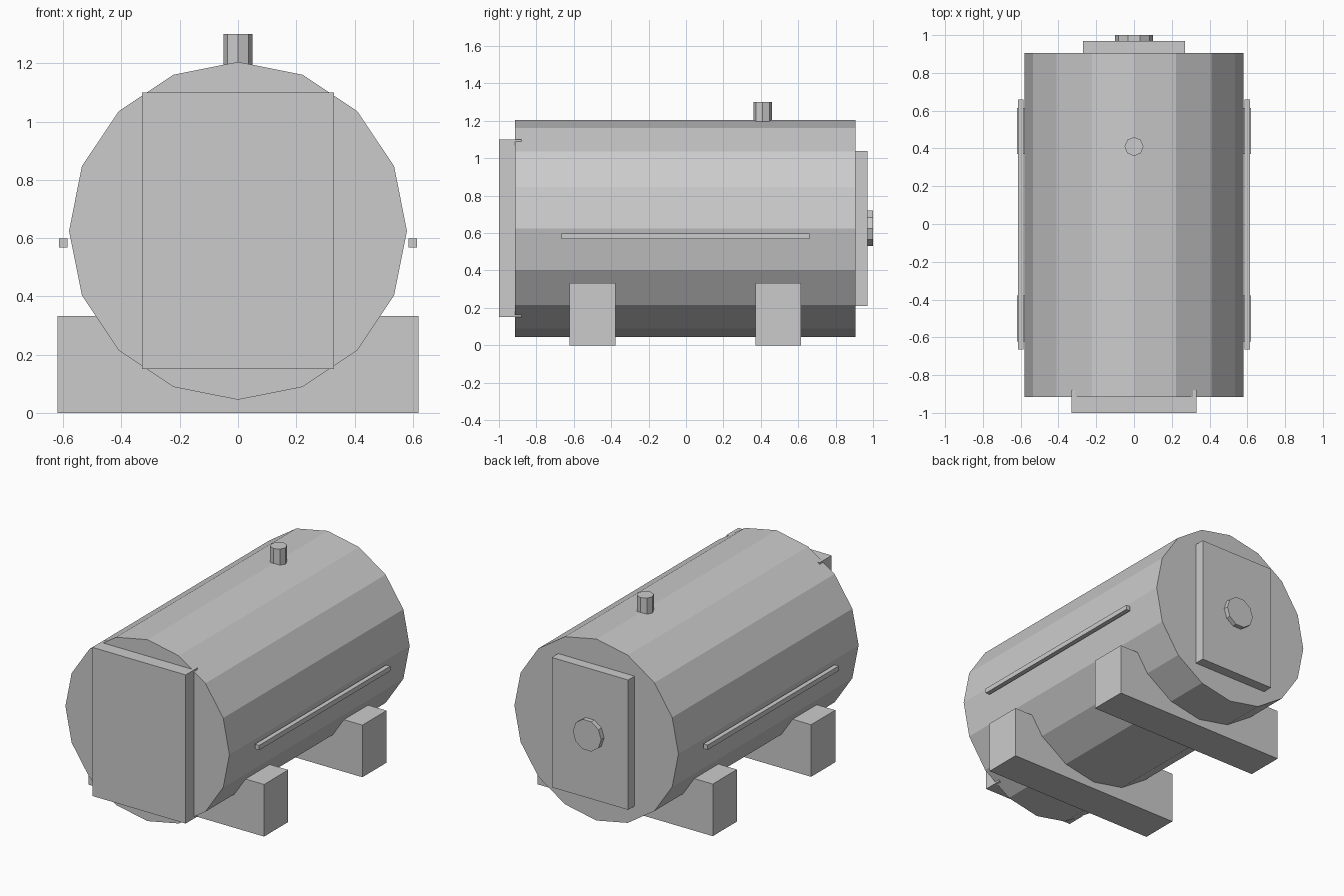
import bpy
import bmesh
from math import sin, cos, tau
from mathutils import Vector

cube = bpy.data.objects.get("Cube")
if cube:
    bpy.data.objects.remove(cube, do_unlink=True)

GREY = (0.6, 0.6, 0.6, 1)
grey = bpy.data.materials.new("plain grey")
grey.use_nodes = True
grey.diffuse_color = GREY
grey.node_tree.nodes["Principled BSDF"].inputs["Base Color"].default_value = GREY


def finish(name, bm):
    bmesh.ops.recalc_face_normals(bm, faces=bm.faces)
    mesh = bpy.data.meshes.new(name)
    bm.to_mesh(mesh)
    bm.free()
    mesh.materials.append(grey)
    obj = bpy.data.objects.new(name, mesh)
    bpy.context.collection.objects.link(obj)
    return obj


def box(name, x, y, z):
    """Box from (low, high) ranges on each axis."""
    bm = bmesh.new()
    bmesh.ops.create_cube(bm, size=1)
    for v in bm.verts:
        v.co = [(a + b) / 2 + c * (b - a) for (a, b), c in zip((x, y, z), v.co)]
    return finish(name, bm)


def prism(name, sides, radius, start, end):
    """Flat-sided cylinder between two points, with a corner on the x axis."""
    start, end = Vector(start), Vector(end)
    u = Vector((1, 0, 0))
    w = u.cross((end - start).normalized())
    bm = bmesh.new()
    ring = [bm.verts.new(start + radius * (u * cos(i * tau / sides) + w * sin(i * tau / sides)))
            for i in range(sides)]
    cap = bm.faces.new(ring)
    top = bmesh.ops.extrude_face_region(bm, geom=[cap], use_keep_orig=True)["geom"]
    bmesh.ops.translate(bm, vec=end - start,
                        verts=[g for g in top if isinstance(g, bmesh.types.BMVert)])
    return finish(name, bm)


# Tank body lying along y
AXIS = 0.625
prism("tank_body", 16, 0.58, (0, -0.915, AXIS), (0, 0.905, AXIS))

# Front door, whose corners poke past the tank wall
box("front_door", (-0.33, 0.33), (-1, -0.88), (0.15, 1.10))

# Rear plate with a round cap
box("rear_plate", (-0.27, 0.27), (0.89, 0.97), (0.21, 1.04))
prism("rear_cap", 10, 0.1, (0, 0.95, AXIS), (0, 1, AXIS))

# Vent pipe on top
prism("vent_pipe", 8, 0.05, (0, 0.41, 1.15), (0, 0.41, 1.3))

# Side rails
for name, side in (("left_rail", 1), ("right_rail", -1)):
    box(name, sorted((side * 0.585, side * 0.615)), (-0.665, 0.66), (0.567, 0.598))

# Support blocks
for name, y in (("front_support", -0.5), ("rear_support", 0.493)):
    box(name, (-0.62, 0.62), (y - 0.122, y + 0.122), (0, 0.333))
